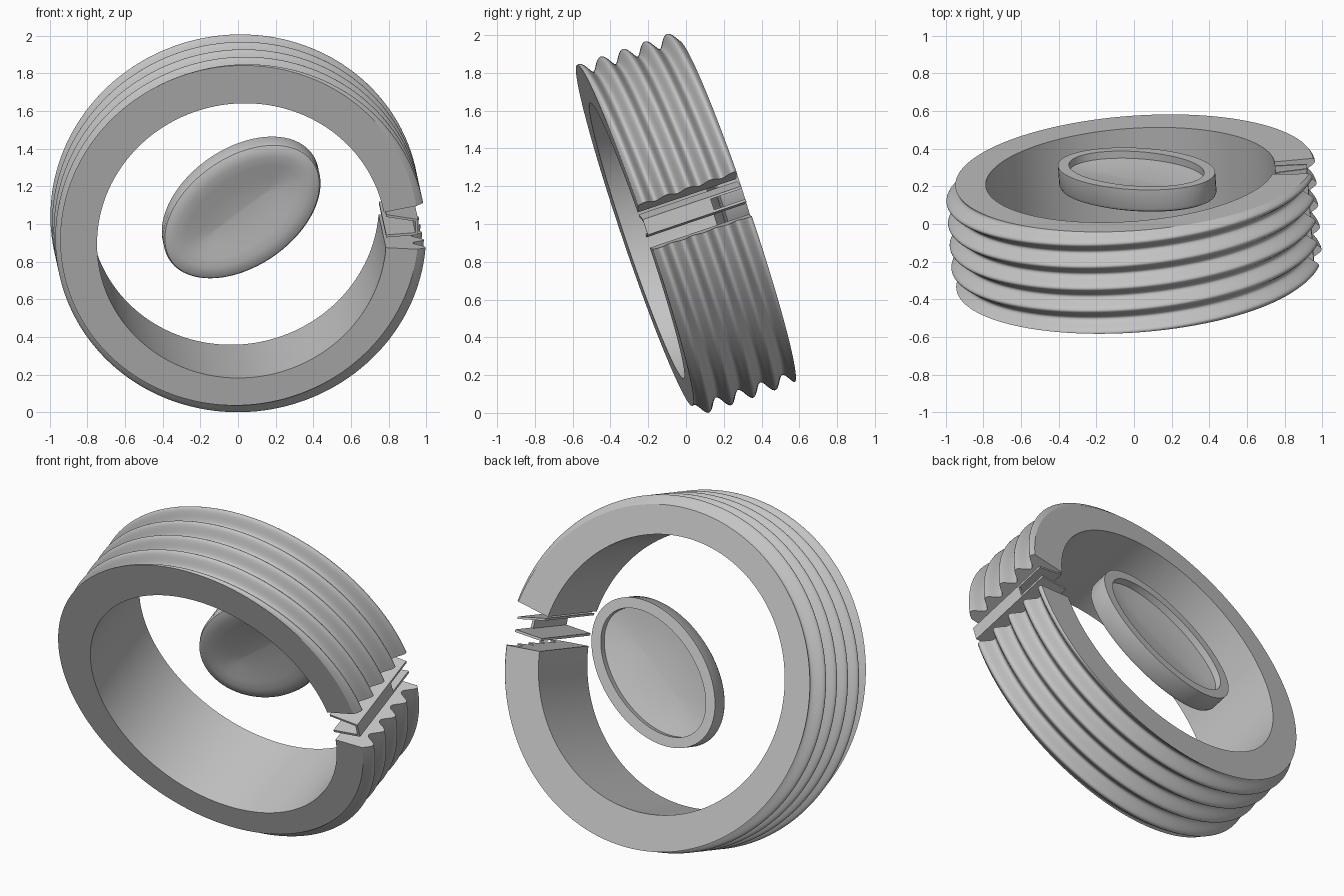
import bpy, bmesh, math
from mathutils import Vector, Matrix

if "Cube" in bpy.data.objects:
    bpy.data.objects.remove(bpy.data.objects["Cube"])

# Single grey material
grey = bpy.data.materials.new("plain_grey")
grey.use_nodes = True
colour = (0.55, 0.55, 0.55, 1)
grey.diffuse_color = colour
grey.node_tree.nodes["Principled BSDF"].inputs["Base Color"].default_value = colour

# Tilted frame: local x is sideways, local y is up the ring, local z runs backwards along its axis
axis = Vector((-0.07, 0.945, 0.32)).normalized()
side = (Vector((1, 0, 0)) - axis * axis.x).normalized()
up = side.cross(axis)
FRAME = Matrix((side, up, axis)).transposed().to_4x4()
FRAME.translation = (0, 0, 1)


def finish(name, bm, angle=30):
    bm.transform(FRAME)
    bmesh.ops.recalc_face_normals(bm, faces=bm.faces)
    mesh = bpy.data.meshes.new(name)
    bm.to_mesh(mesh)
    bm.free()
    mesh.materials.append(grey)
    ob = bpy.data.objects.new(name, mesh)
    bpy.context.collection.objects.link(ob)
    bpy.ops.object.select_all(action='DESELECT')
    ob.select_set(True)
    bpy.context.view_layer.objects.active = ob
    bpy.ops.object.shade_smooth_by_angle(angle=math.radians(angle))


def bridge(bm, a, b):
    n = len(a)
    for i in range(n):
        j = (i + 1) % n
        bm.faces.new((a[i], a[j], b[j], b[i]))


def loft(name, sections, angle=30):
    # Skin a list of matching closed sections and cap both ends
    bm = bmesh.new()
    loops = [[bm.verts.new(p) for p in section] for section in sections]
    for a, b in zip(loops, loops[1:]):
        bridge(bm, a, b)
    bm.faces.new(loops[0])
    bm.faces.new(loops[-1])
    finish(name, bm, angle)


# Split ring with a helical thread outside and a plain bore
HALF, BORE, PITCH = 0.276, 0.77, 0.124
STEPS, SAMPLES = 180, 112
start, end = math.radians(10.5), math.radians(355.7)
sections = []
for i in range(STEPS + 1):
    t = start + (end - start) * i / STEPS
    crest = -0.02 + PITCH * (math.pi / 2 - t) / math.tau
    outline = [(BORE, HALF), (BORE, -HALF)]
    for k in range(SAMPLES + 1):
        s = -HALF + 2 * HALF * k / SAMPLES
        outline.append((0.953 + 0.032 * math.cos(math.tau * (s - crest) / PITCH), s))
    sections.append([(r * math.cos(t), r * math.sin(t), s) for r, s in outline])
loft("threaded_ring", sections)


# Channel-shaped clip sitting in the split of the ring, open at the back
def bar(name, outline, front, back):
    loft(name, [[(x, y, s) for x, y in outline] for s in (front, back)])


bar("clip_upper_plate", [(0.77, 0.115), (0.94, 0.083), (0.94, 0.096), (0.77, 0.128)], -HALF, HALF)
bar("clip_lower_plate", [(0.77, 0), (0.94, 0.01), (0.94, 0.024), (0.77, 0.014)], -HALF, HALF)
bar("clip_web", [(0.925, 0.02), (0.94, 0.02), (0.94, 0.085), (0.925, 0.088)], -HALF, 0.1)

# Oval dish: rim and recess at the back, softly hollowed front
LONG, SHORT, TURN = 0.47, 0.31, math.radians(37)
profile = [(0.3, -0.1), (0.2, -0.112), (0.12, -0.127), (0.07, -0.135), (0.03, -0.132),
           (0.008, -0.122), (0, -0.105), (0, 0), (0.06, 0), (0.06, -0.04),
           (0.12, -0.05), (0.2, -0.06), (0.3, -0.065)]
place = Matrix.Translation((0.035, 0.005, 0.31)) @ Matrix.Rotation(TURN, 4, 'Z')
around = [math.tau * i / 72 for i in range(72)]
loft("oval_dish", [[place @ Vector(((LONG - inset) * math.cos(a), (SHORT - inset) * math.sin(a), s))
                    for a in around] for inset, s in profile], 40)
